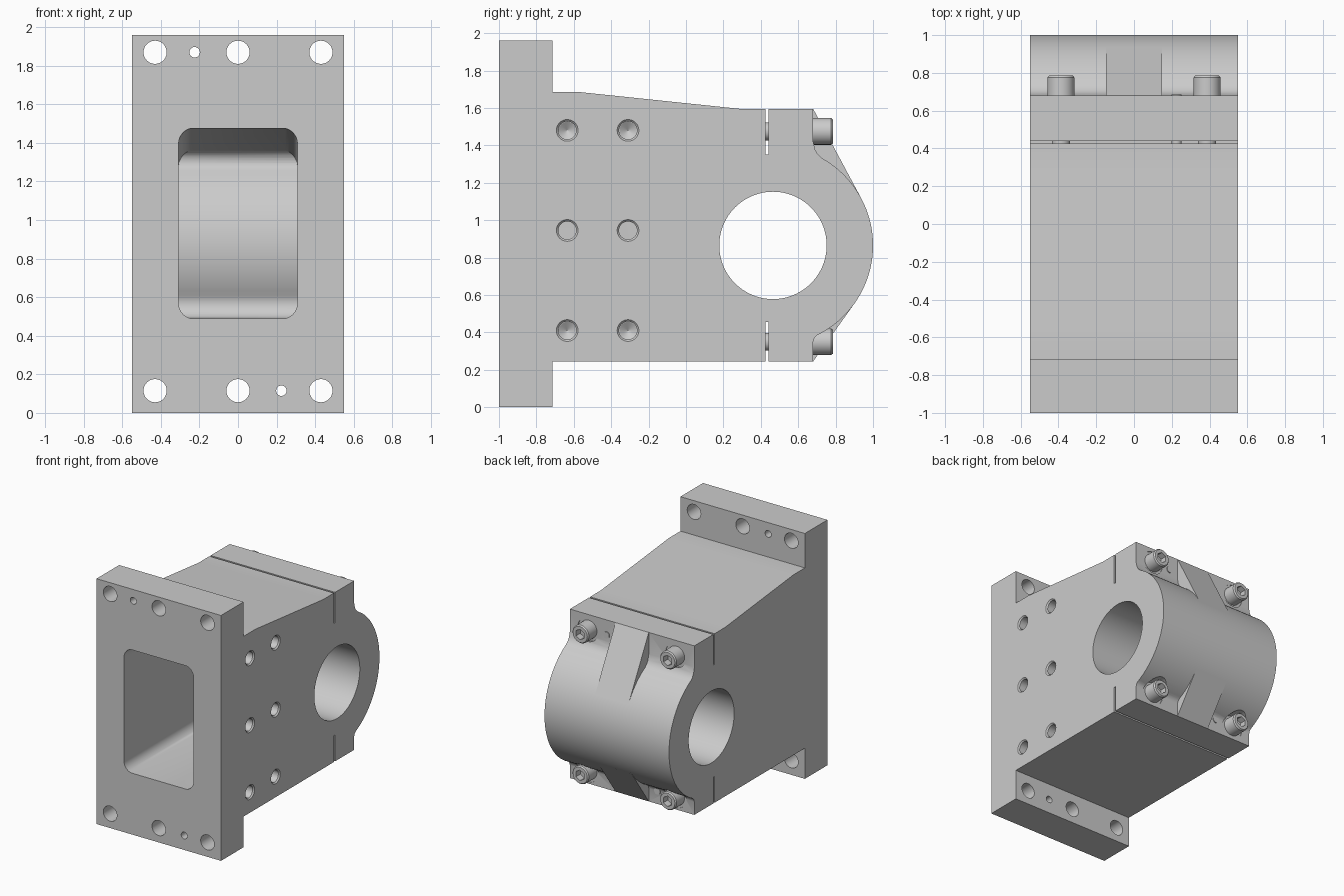
import bpy, bmesh
from math import radians, degrees, cos, sin, acos, atan2, hypot, pi
from mathutils import Vector, Matrix

if "Cube" in bpy.data.objects:
    bpy.data.objects.remove(bpy.data.objects["Cube"])

CY, CZ, R_OUT, R_BORE = 0.465, 0.865, 0.535, 0.287   # bore axis and radii
W = 0.55                                             # half width
SCREWS = [(sx * 0.387, z) for sx in (-1, 1) for z in (1.475, 0.35)]
PINS = [(0.225, 1.475), (-0.225, 0.35)]


def finish(name, bm):
    bmesh.ops.recalc_face_normals(bm, faces=bm.faces)
    me = bpy.data.meshes.new(name)
    bm.to_mesh(me)
    bm.free()
    ob = bpy.data.objects.new(name, me)
    bpy.context.collection.objects.link(ob)
    return ob


def loft(name, a, b):
    bm = bmesh.new()
    va, vb = ([bm.verts.new(p) for p in ring] for ring in (a, b))
    bm.faces.new(va)
    bm.faces.new(vb)
    for i in range(len(va)):
        j = (i + 1) % len(va)
        bm.faces.new((va[i], va[j], vb[j], vb[i]))
    return finish(name, bm)


def prism(name, pts, half):
    return loft(name, [(-half, y, z) for y, z in pts], [(half, y, z) for y, z in pts])


def cyl(name, start, end, r, r2=None, seg=48):
    a, b = Vector(start), Vector(end)
    rot = (b - a).to_track_quat('Z', 'Y').to_matrix().to_4x4()
    bm = bmesh.new()
    bmesh.ops.create_cone(bm, cap_ends=True, segments=seg, radius1=r,
                          radius2=r if r2 is None else r2, depth=(b - a).length,
                          matrix=Matrix.Translation((a + b) / 2) @ rot)
    return finish(name, bm)


def boolean(ob, tool, op='DIFFERENCE'):
    m = ob.modifiers.new(op, 'BOOLEAN')
    m.object, m.operation, m.solver = tool, op, 'EXACT'
    bpy.context.view_layer.objects.active = ob
    bpy.ops.object.modifier_apply(modifier=m.name)
    bpy.data.objects.remove(tool)


def arc(cy, cz, r, a0, a1, n):
    return [(cy + r * cos(radians(a0 + (a1 - a0) * i / n)),
             cz + r * sin(radians(a0 + (a1 - a0) * i / n))) for i in range(n + 1)]


def smooth(ob):
    bpy.ops.object.select_all(action='DESELECT')
    ob.select_set(True)
    bpy.context.view_layer.objects.active = ob
    bpy.ops.object.shade_smooth_by_angle(angle=radians(28))


def bore():
    return cyl('cut', (-1, CY, CZ), (1, CY, CZ), R_BORE, seg=96)


# bracket: flange and tapered body, with a step at the split line
bracket = prism('bracket', [
    (-1, 0), (-0.715, 0), (-0.715, 0.245), (0.425, 0.245), (0.425, 0.455),
    (0.433, 0.455), (0.433, 1.35), (0.425, 1.35), (0.425, 1.595), (0.29, 1.595),
    (-0.57, 1.685), (-0.715, 1.685), (-0.715, 1.96), (-1, 1.96)], W)
boolean(bracket, bore())


# front pocket: filleted side profile intersected with a rounded opening
def ceiling(y):
    return 1.475 - 0.105 * (y + 1)


pocket = prism('pocket', [(-1.2, 0.49)]
               + arc(-0.0746, 0.57, 0.08, -90, 28.7, 10)
               + arc(CY, CZ, R_OUT, 208.7, 132.6, 24)[1:-1]
               + arc(0.0622, 1.303, 0.06, -47.4, 84, 10)
               + [(-1.2, ceiling(-1.2))], 0.5)


def opening(y, r=0.08, hx=0.308):
    top, ring = ceiling(y) + 0.002, []
    for k, (x, z) in enumerate([(hx - r, top - r), (r - hx, top - r),
                                (r - hx, 0.488 + r), (hx - r, 0.488 + r)]):
        ring += [(px, y, pz) for px, pz in arc(x, z, r, 90 * k, 90 * k + 90, 8)]
    return ring


boolean(pocket, loft('opening', opening(-1.15), opening(0.4)), 'INTERSECT')
boolean(bracket, pocket)

# flange bolt and dowel holes
for z, dowel in ((1.87, -0.225), (0.115, 0.225)):
    for x, r in ((-0.43, 0.06), (0, 0.06), (0.43, 0.06), (dowel, 0.027)):
        boolean(bracket, cyl('cut', (x, -1.1, z), (x, -0.6, z), r))

# tapped holes on the right side: chamfer, bore, drill point
for y in (-0.635, -0.31):
    for z in (1.48, 0.945, 0.41):
        deep = 0.29 if z == 0.945 else 0.37
        boolean(bracket, cyl('cut', (W + 0.01, y, z), (deep, y, z), 0.048))
        boolean(bracket, cyl('cut', (W + 0.002, y, z), (W - 0.012, y, z), 0.060, 0.046))
        if z != 0.945:
            boolean(bracket, cyl('cut', (deep + 0.001, y, z), (deep - 0.03, y, z), 0.0478, 0.001))
smooth(bracket)

# bearing cap
cap = prism('bearing_cap', [
    (0.44, 0.455), (0.44, 0.245), (0.68, 0.245), (0.68, 0.35), (0.686, 0.369)]
    + arc(CY, CZ, R_OUT, -64, 61, 60)
    + [(0.705, 1.352), (0.69, 1.378), (0.68, 1.42), (0.68, 1.595), (0.44, 1.595),
       (0.44, 1.35), (0.433, 1.35), (0.433, 0.455)], W)

# spot faces under the screw heads
for x, z in SCREWS:
    boolean(cap, cyl('cut', (x, 0.674, z), (x, 1.1, z), 0.092))


# centre ribs running tangent to the cap's round back
def tangent(z, sign):
    d = hypot(0.68 - CY, z - CZ)
    a = atan2(z - CZ, 0.68 - CY) - sign * acos(R_OUT / d)
    return CY + R_OUT * cos(a), CZ + R_OUT * sin(a)


for z, sign in ((1.595, 1), (0.245, -1)):
    rib = prism('rib', [(0.6, z), (0.68, z), tangent(z, sign), (0.6, CZ + sign * 0.2)], 0.147)
    boolean(cap, rib, 'UNION')
boolean(cap, bore())
smooth(cap)

# socket head screws, with the shank seen in the split
for i, (x, z) in enumerate(SCREWS):
    head = cyl(f'cap_screw_{i + 1}', (x, 0.67, z), (x, 0.775, z), 0.072)
    boolean(head, cyl('rim', (x, 0.775, z), (x, 0.785, z), 0.072, 0.064), 'UNION')
    boolean(head, cyl('cut', (x, 0.73, z), (x, 0.82, z), 0.042, seg=6))
    smooth(head)
    smooth(cyl(f'screw_shank_{i + 1}', (x, 0.41, z), (x, 0.455, z), 0.048))

# dowel pins
for i, (x, z) in enumerate(PINS):
    smooth(cyl(f'dowel_pin_{i + 1}', (x, 0.41, z), (x, 0.686, z), 0.027, seg=32))
